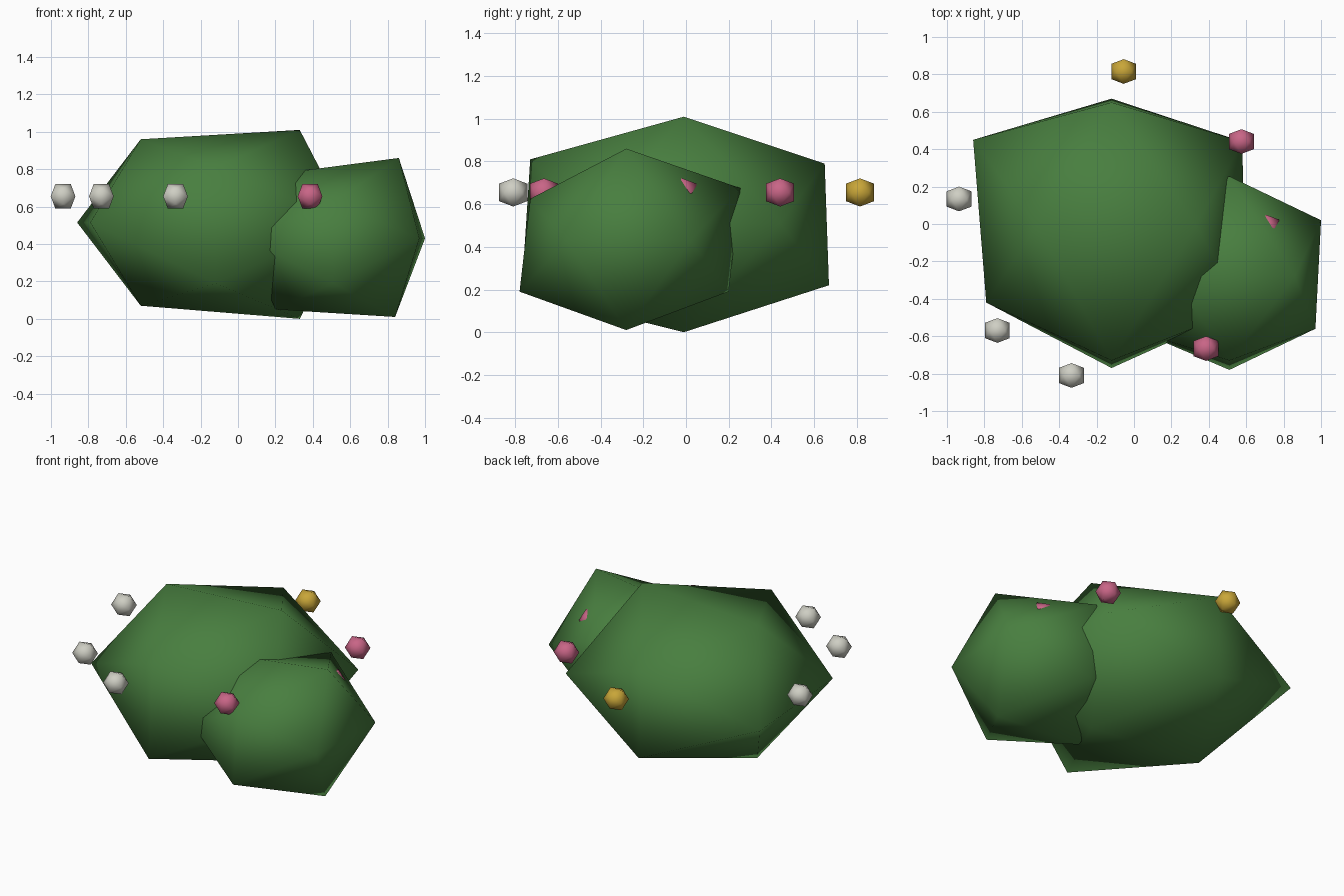
import bpy, bmesh
from math import cos, sin, radians

if "Cube" in bpy.data.objects:
    bpy.data.objects.remove(bpy.data.objects["Cube"])


def material(name, rgb):
    m = bpy.data.materials.new(name)
    m.diffuse_color = (*rgb, 1)
    m.use_nodes = True
    m.node_tree.nodes["Principled BSDF"].inputs["Base Color"].default_value = m.diffuse_color
    return m


def hull(name, points, mat):
    """Smooth-shaded convex solid through the given points."""
    bm = bmesh.new()
    for p in points:
        bm.verts.new(p)
    bmesh.ops.convex_hull(bm, input=bm.verts)
    bmesh.ops.recalc_face_normals(bm, faces=bm.faces)
    for f in bm.faces:
        f.smooth = True
    me = bpy.data.meshes.new(name)
    bm.to_mesh(me)
    bm.free()
    me.materials.append(mat)
    ob = bpy.data.objects.new(name, me)
    bpy.context.collection.objects.link(ob)
    return ob


leaf = material("leaf_green", (0.065, 0.21, 0.05))
white = material("petal_white", (0.62, 0.62, 0.55))
pink = material("petal_pink", (0.58, 0.13, 0.24))
gold = material("petal_gold", (0.58, 0.38, 0.04))

# Large bush: uneven 20-sided ball
hull("large_bush", [
    (-0.52, -0.01, 0.96), (0.33, -0.01, 1.01), (-0.52, -0.01, 0.07), (0.33, -0.01, 0.0),
    (-0.12, 0.65, 0.79), (-0.12, 0.67, 0.22), (-0.12, -0.73, 0.81), (-0.12, -0.77, 0.19),
    (-0.86, 0.45, 0.515), (-0.79, -0.42, 0.515), (0.58, 0.44, 0.51), (0.59, -0.45, 0.51),
], leaf)

# Small bush overlapping its front right side
hull("small_bush", [
    (0.86, -0.28, 0.86), (0.21, -0.28, 0.775), (0.84, -0.28, 0.01), (0.2, -0.28, 0.05),
    (0.51, 0.255, 0.675), (0.51, 0.2, 0.19), (0.51, -0.73, 0.625), (0.51, -0.78, 0.19),
    (1.0, 0.02, 0.43), (0.97, -0.56, 0.43), (0.05, 0.0, 0.43), (0.04, -0.58, 0.43),
], leaf)

# Ring of flower buds, regular 20-sided balls
A, B = 0.066, 0.041
bud = []
for s in (-1, 1):
    for t in (-1, 1):
        bud += [(s * B, 0, t * A), (0, s * A, t * B), (s * A, t * B, 0)]

for i, (deg, mat) in enumerate([(85.5, gold), (33, pink), (-0.5, pink), (-52.4, pink),
                                (-105, white), (222.5, white), (170, white)]):
    ob = hull(f"flower_{i + 1}", bud, mat)
    ob.location = (-0.12 + 0.828 * cos(radians(deg)), -0.01 + 0.828 * sin(radians(deg)), 0.655)
